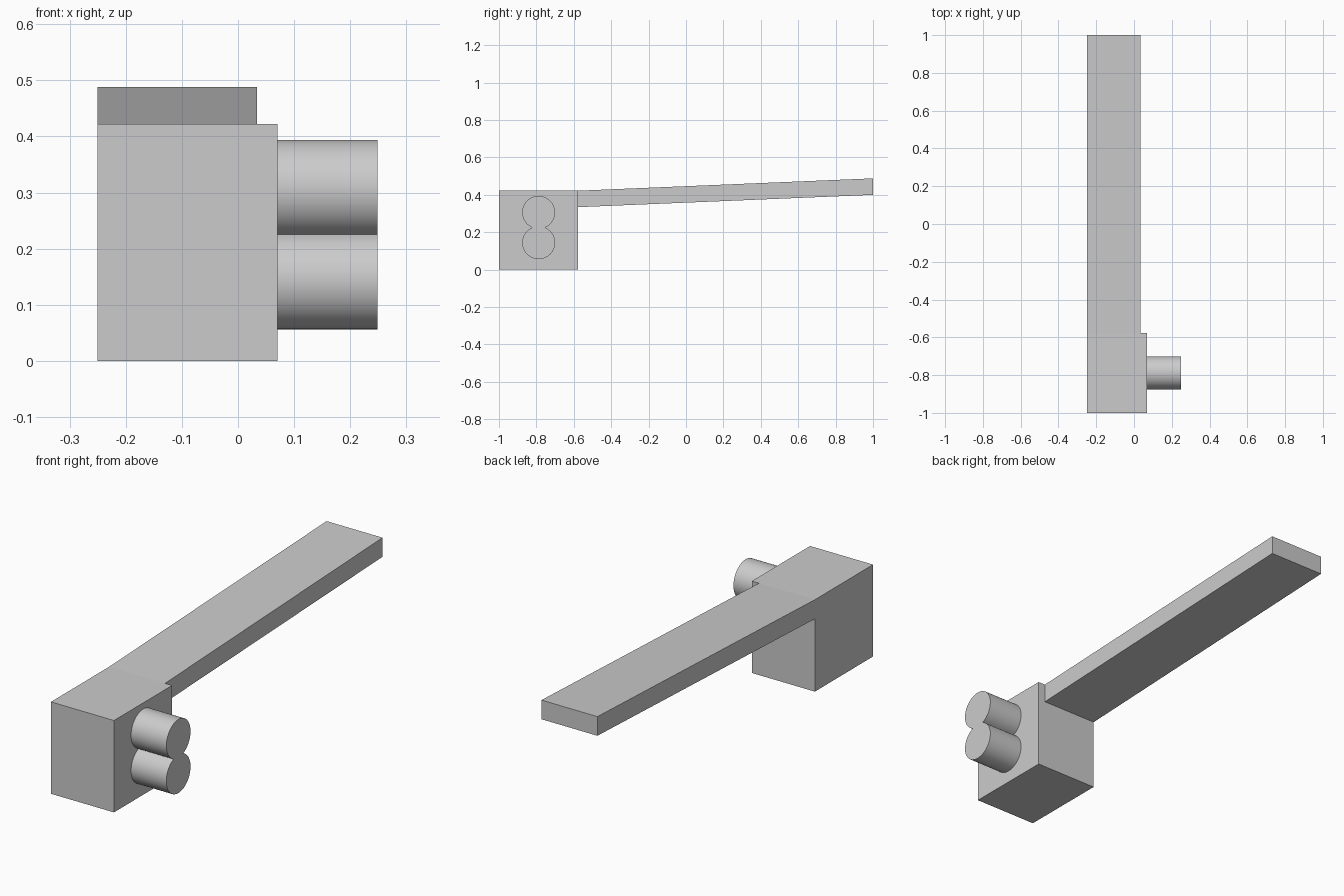
import bpy
import bmesh
import math
from mathutils import Vector

if "Cube" in bpy.data.objects:
    bpy.data.objects.remove(bpy.data.objects["Cube"], do_unlink=True)

grey = bpy.data.materials.new("plain_grey")
grey.use_nodes = True
grey.diffuse_color = (0.6, 0.6, 0.6, 1)
grey.node_tree.nodes["Principled BSDF"].inputs["Base Color"].default_value = (0.6, 0.6, 0.6, 1)


def extrude_profile(name, profile, x0, x1):
    """Extrude a (y, z) outline along x into a closed solid."""
    bm = bmesh.new()
    face = bm.faces.new([bm.verts.new((x0, y, z)) for y, z in profile])
    result = bmesh.ops.extrude_face_region(bm, geom=[face])
    moved = [v for v in result["geom"] if isinstance(v, bmesh.types.BMVert)]
    bmesh.ops.translate(bm, verts=moved, vec=Vector((x1 - x0, 0, 0)))
    bmesh.ops.recalc_face_normals(bm, faces=bm.faces)
    mesh = bpy.data.meshes.new(name)
    bm.to_mesh(mesh)
    bm.free()
    mesh.materials.append(grey)
    obj = bpy.data.objects.new(name, mesh)
    bpy.context.collection.objects.link(obj)
    return obj


LEFT_EDGE, BODY_SIDE, ARM_SIDE, KNOB_END = -0.25, 0.07, 0.034, 0.249
BODY_BACK, BODY_TOP = -0.578, 0.422
ARM_RISE, ARM_THICK = 0.066, 0.088

# Block-shaped body
extrude_profile("body", [(-1, 0), (BODY_BACK, 0), (BODY_BACK, BODY_TOP), (-1, BODY_TOP)],
                LEFT_EDGE, BODY_SIDE)

# Long arm, rising gently to the back
extrude_profile("arm", [(BODY_BACK, BODY_TOP - ARM_THICK), (1, BODY_TOP + ARM_RISE - ARM_THICK),
                        (1, BODY_TOP + ARM_RISE), (BODY_BACK, BODY_TOP)],
                LEFT_EDGE, ARM_SIDE)

# Twin round knob: two overlapping circles merged into one outline
radius, offset, mid_y, mid_z, steps = 0.088, 0.081, -0.788, 0.225, 40
waist = math.asin(offset / radius)
outline = []
for side in (1, -1):
    for i in range(steps):
        a = -waist + (math.pi + 2 * waist) * i / steps
        outline.append((mid_y + side * radius * math.cos(a),
                        mid_z + side * (offset + radius * math.sin(a))))
knob = extrude_profile("twin_knob", outline, BODY_SIDE, KNOB_END)
bpy.ops.object.select_all(action="DESELECT")
knob.select_set(True)
bpy.context.view_layer.objects.active = knob
bpy.ops.object.shade_smooth_by_angle(angle=math.radians(30))
